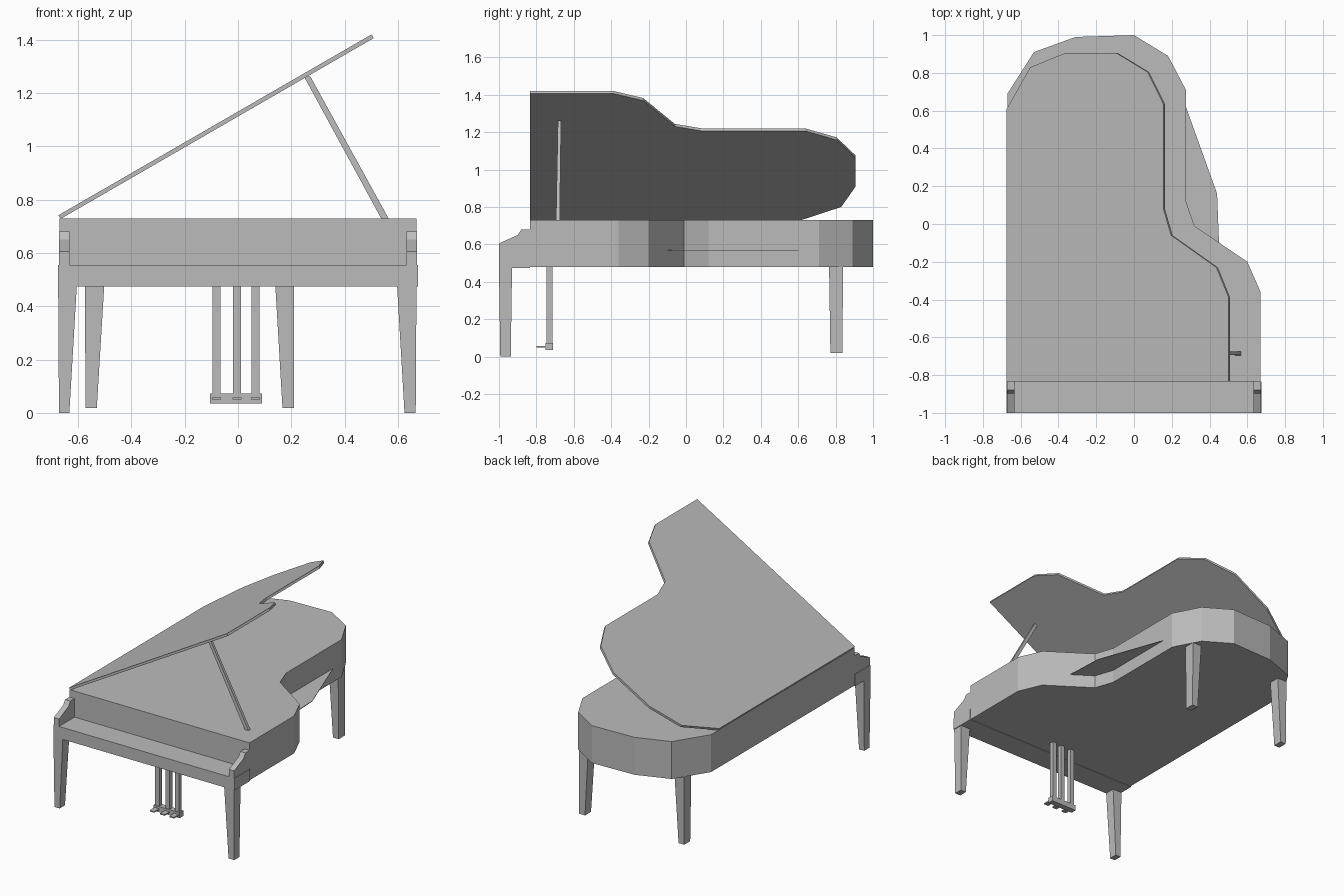
import bpy
import bmesh
import math
from mathutils import Matrix, Vector

cube = bpy.data.objects.get("Cube")
if cube:
    bpy.data.objects.remove(cube, do_unlink=True)

grey = bpy.data.materials.new("plain grey")
grey.use_nodes = True
COLOUR = (0.5, 0.5, 0.5, 1)
grey.diffuse_color = COLOUR
grey.node_tree.nodes["Principled BSDF"].inputs["Base Color"].default_value = COLOUR


def loft(name, lower, upper):
    """Solid between two matching loops of 3D points."""
    bm = bmesh.new()
    a = [bm.verts.new(p) for p in lower]
    b = [bm.verts.new(p) for p in upper]
    bm.faces.new(a)
    bm.faces.new(b)
    for i in range(len(a)):
        j = (i + 1) % len(a)
        bm.faces.new((a[i], a[j], b[j], b[i]))
    bmesh.ops.recalc_face_normals(bm, faces=bm.faces[:])
    mesh = bpy.data.meshes.new(name)
    bm.to_mesh(mesh)
    bm.free()
    mesh.materials.append(grey)
    obj = bpy.data.objects.new(name, mesh)
    bpy.context.collection.objects.link(obj)
    return obj


def slab(name, outline, z0, z1):
    return loft(name, [(x, y, z0) for x, y in outline], [(x, y, z1) for x, y in outline])


def rect(x0, x1, y0, y1, z):
    return [(x0, y0, z), (x1, y0, z), (x1, y1, z), (x0, y1, z)]


def box(name, x0, x1, y0, y1, z0, z1):
    return loft(name, rect(x0, x1, y0, y1, z0), rect(x0, x1, y0, y1, z1))


# Case with the curved tail and bent side
case_outline = [(-0.67, -0.835), (0.67, -0.835), (0.67, -0.36), (0.60, -0.20),
                (0.32, -0.01), (0.275, 0.12), (0.275, 0.71), (0.18, 0.89),
                (0, 1), (-0.31, 0.99), (-0.53, 0.91), (-0.67, 0.69)]
slab("case", case_outline, 0.478, 0.73)

# Inner board that reaches out past the bent side
slab("soundboard", [(0, -0.1), (0.45, -0.1), (0.44, 0.16), (0.275, 0.62), (0, 0.62)],
     0.566, 0.57)

# Key bed and the two cheek arms
box("key_bed", -0.675, 0.675, -1, -0.835, 0.475, 0.555)
arm_profile = [(-1, 0.555), (-1, 0.605), (-0.9, 0.65), (-0.88, 0.68),
               (-0.835, 0.68), (-0.835, 0.555)]
for side, inner, outer in (("left", 0.633, 0.672), ("right", -0.633, -0.672)):
    loft(side + "_arm", [(inner, y, z) for y, z in arm_profile],
         [(outer, y, z) for y, z in arm_profile])

# Raised lid, laid out flat from its hinge and then tilted
lid_outline = [(0, -0.835), (1.357, -0.835), (1.357, -0.39), (1.282, -0.23),
               (1.005, -0.06), (0.958, 0.08), (0.958, 0.635), (0.86, 0.805),
               (0.67, 0.905), (0.358, 0.905), (0.144, 0.83), (0, 0.61)]
lid = slab("lid", lid_outline, -0.008, 0.008)
lid.data.transform(Matrix.Translation((-0.67, 0, 0.735)) @ Matrix.Rotation(math.radians(-30), 4, "Y"))

# Lid prop
loft("lid_prop", rect(0.54, 0.568, -0.695, -0.675, 0.725),
     rect(0.248, 0.272, -0.685, -0.668, 1.262))

# Tapered legs: top and bottom extents
legs = {
    "front_left_leg": ((0.597, 0.67, -1, -0.93), (0.625, 0.667, -0.993, -0.937), 0),
    "front_right_leg": ((-0.675, -0.605, -1, -0.93), (-0.672, -0.633, -0.993, -0.937), 0),
    "back_left_leg": ((0.14, 0.21, 0.765, 0.84), (0.167, 0.21, 0.772, 0.836), 0.018),
    "back_right_leg": ((-0.575, -0.502, 0.765, 0.84), (-0.572, -0.53, 0.772, 0.836), 0.018),
}
for name, (top, foot, z) in legs.items():
    loft(name, rect(*foot, z), rect(*top, 0.479))

# Pedal lyre: three rods, a foot block and three pedals
box("pedal_block", -0.105, 0.09, -0.75, -0.71, 0.035, 0.072)
for label, x in (("right", -0.08), ("middle", -0.003), ("left", 0.066)):
    box(label + "_pedal_rod", x - 0.015, x + 0.015, -0.745, -0.715, 0.07, 0.48)
    box(label + "_pedal", x - 0.017, x + 0.017, -0.8, -0.745, 0.05, 0.058)
